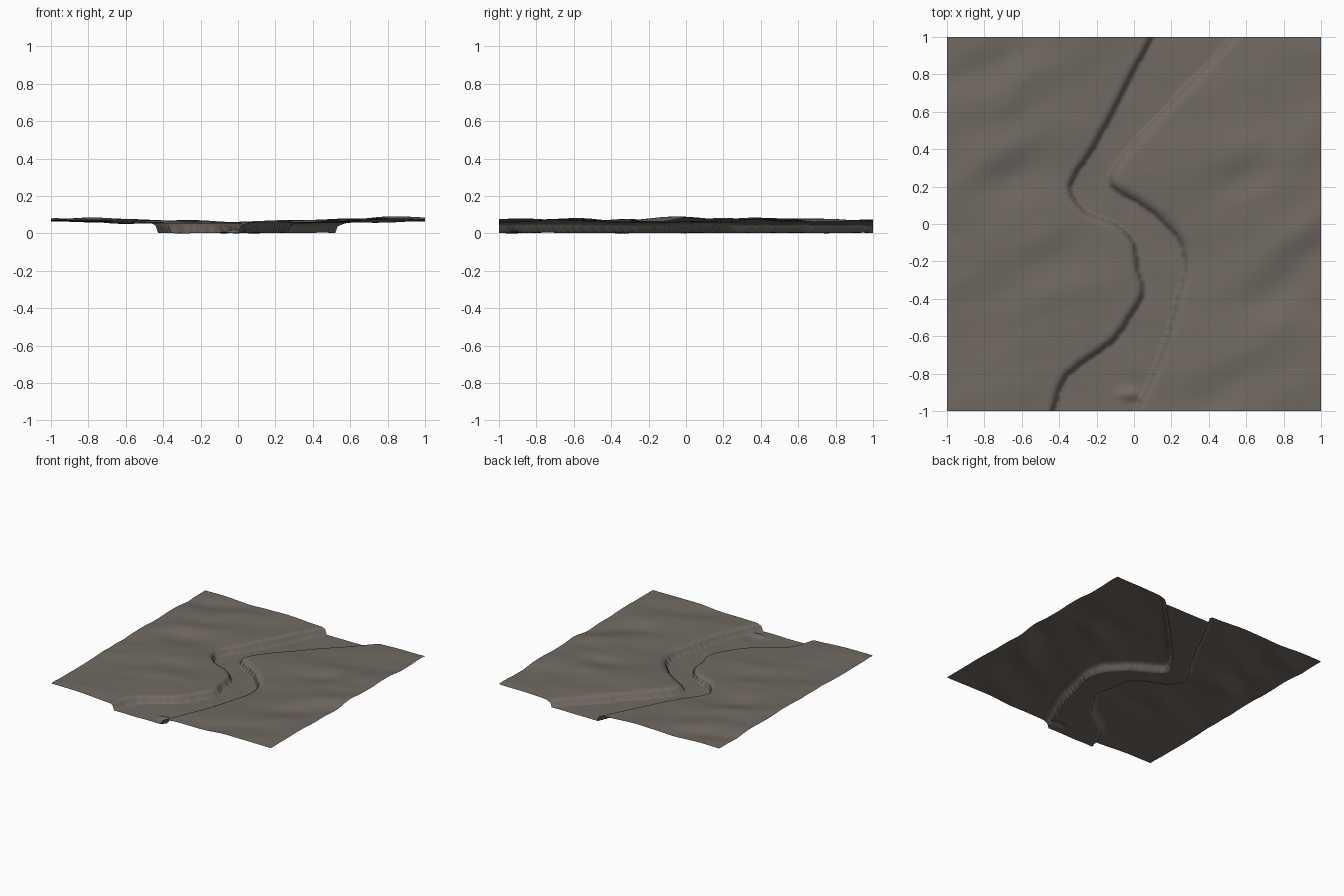
import bpy, bmesh, math
from mathutils import Vector, noise

if "Cube" in bpy.data.objects:
    bpy.data.objects.remove(bpy.data.objects["Cube"])

N = 150  # grid cells per side

# River bank lines, front to back
LEFT = [(-0.47, -1.15), (-0.43, -1), (-0.36, -0.81), (-0.13, -0.64), (-0.03, -0.51),
        (0.05, -0.36), (0.02, -0.24), (0, -0.1), (-0.1, 0), (-0.25, 0.06), (-0.34, 0.2),
        (-0.22, 0.4), (-0.11, 0.6), (-0.01, 0.8), (0.1, 1), (0.18, 1.15)]
RIGHT = [(-0.05, -1.15), (0.01, -1), (0.1, -0.8), (0.18, -0.6), (0.23, -0.4), (0.27, -0.25),
         (0.25, -0.1), (0.15, 0.02), (0.02, 0.12), (-0.13, 0.22), (-0.05, 0.38), (0.15, 0.6),
         (0.34, 0.8), (0.53, 1), (0.66, 1.15)]

# Slopes that fall towards the front right: x, y, strength
SLOPES = [(-0.65, 0.33, 1), (0.55, 0.32, .8), (0.95, -0.08, 1), (0.45, -0.8, .7), (-0.4, -0.1, .7),
          (0.35, 0.92, .6), (-0.8, 0.92, .7), (-0.6, -0.75, .5), (0.7, -0.3, .5), (-0.75, -0.3, .4)]


def smooth(t):
    t = max(0, min(1, t))
    return t * t * (3 - 2 * t)


def curve(pts, steps=3):
    """Round a polyline off with a Catmull-Rom curve."""
    out = []
    for i in range(len(pts) - 1):
        p = [Vector(pts[max(0, min(len(pts) - 1, i + k))]) for k in (-1, 0, 1, 2)]
        for s in range(steps):
            t = s / steps
            out.append(0.5 * (2 * p[1] + (p[2] - p[0]) * t
                              + (2 * p[0] - 5 * p[1] + 4 * p[2] - p[3]) * t * t
                              + (3 * p[1] - p[0] - 3 * p[2] + p[3]) * t ** 3))
    out.append(Vector(pts[-1]))
    return [(v.x, v.y) for v in out]


def distance(x, y, line):
    best = 9
    for (ax, ay), (bx, by) in zip(line, line[1:]):
        dx, dy = bx - ax, by - ay
        t = max(0, min(1, ((x - ax) * dx + (y - ay) * dy) / (dx * dx + dy * dy)))
        best = min(best, (ax + t * dx - x) ** 2 + (ay + t * dy - y) ** 2)
    return math.sqrt(best)


def inside(x, y, poly):
    hit = False
    for (ax, ay), (bx, by) in zip(poly, poly[1:] + poly[:1]):
        if (ay > y) != (by > y) and x < ax + (y - ay) * (bx - ax) / (by - ay):
            hit = not hit
    return hit


def hills(x, y):
    """Rolling ground in long diagonal swells, about 0 to 1."""
    u, v = x * 0.92 + y * 0.39, y * 0.92 - x * 0.39
    h = 0.5 + 0.30 * noise.noise((u * 1.6, v * 3.6, 4.2)) + 0.12 * noise.noise((u * 4, v * 7, 1.7))
    for sx, sy, k in SLOPES:
        a = ((x - sx) * 0.92 + (y - sy) * 0.39) / 0.16
        b = ((y - sy) * 0.92 - (x - sx) * 0.39) / 0.09
        h += 0.42 * k * b * math.exp(-(a * a + b * b) / 2)
    return max(0, min(1, h))


left, right = curve(LEFT), curve(RIGHT)
channel = left + right[::-1]


def height(x, y):
    dl, dr = distance(x, y, left), distance(x, y, right)
    sign = -1 if inside(x, y, channel) else 1
    # the left bank is steep, the right bank gentler
    bank = min(smooth((sign * dl + 0.045) / 0.08), smooth((sign * dr + 0.07) / 0.12)) \
        if sign < 0 else max(0, min(smooth((dl + 0.045) / 0.08), smooth((dr + 0.07) / 0.12)))
    near = min(dl, dr) if sign > 0 else 0
    land = 0.047 + 0.053 * hills(x, y) * (0.4 + 0.6 * min(1, near / 0.5))
    bed = 0.004 + 0.004 * noise.noise((x * 6, y * 6, 0))
    # small rock step at the front of the bed
    bed += 0.02 * math.exp(-((x + 0.02) / 0.06) ** 2 - ((y + 0.91) / 0.03) ** 2)
    return bed + (land - bed) * bank


# Terrain sheet with the river bed pressed in
bm = bmesh.new()
bmesh.ops.create_grid(bm, x_segments=N, y_segments=N, size=1)
for v in bm.verts:
    v.co.z = height(v.co.x, v.co.y)
low = min(v.co.z for v in bm.verts)
for v in bm.verts:
    v.co.z -= low
for f in bm.faces:
    f.smooth = True
mesh = bpy.data.meshes.new("terrain")
bm.to_mesh(mesh)
bm.free()
terrain = bpy.data.objects.new("terrain", mesh)
bpy.context.collection.objects.link(terrain)

mat = bpy.data.materials.new("grey brown earth")
mat.diffuse_color = (0.165, 0.142, 0.125, 1)
mat.use_nodes = True
mat.node_tree.nodes["Principled BSDF"].inputs["Base Color"].default_value = mat.diffuse_color
mesh.materials.append(mat)
